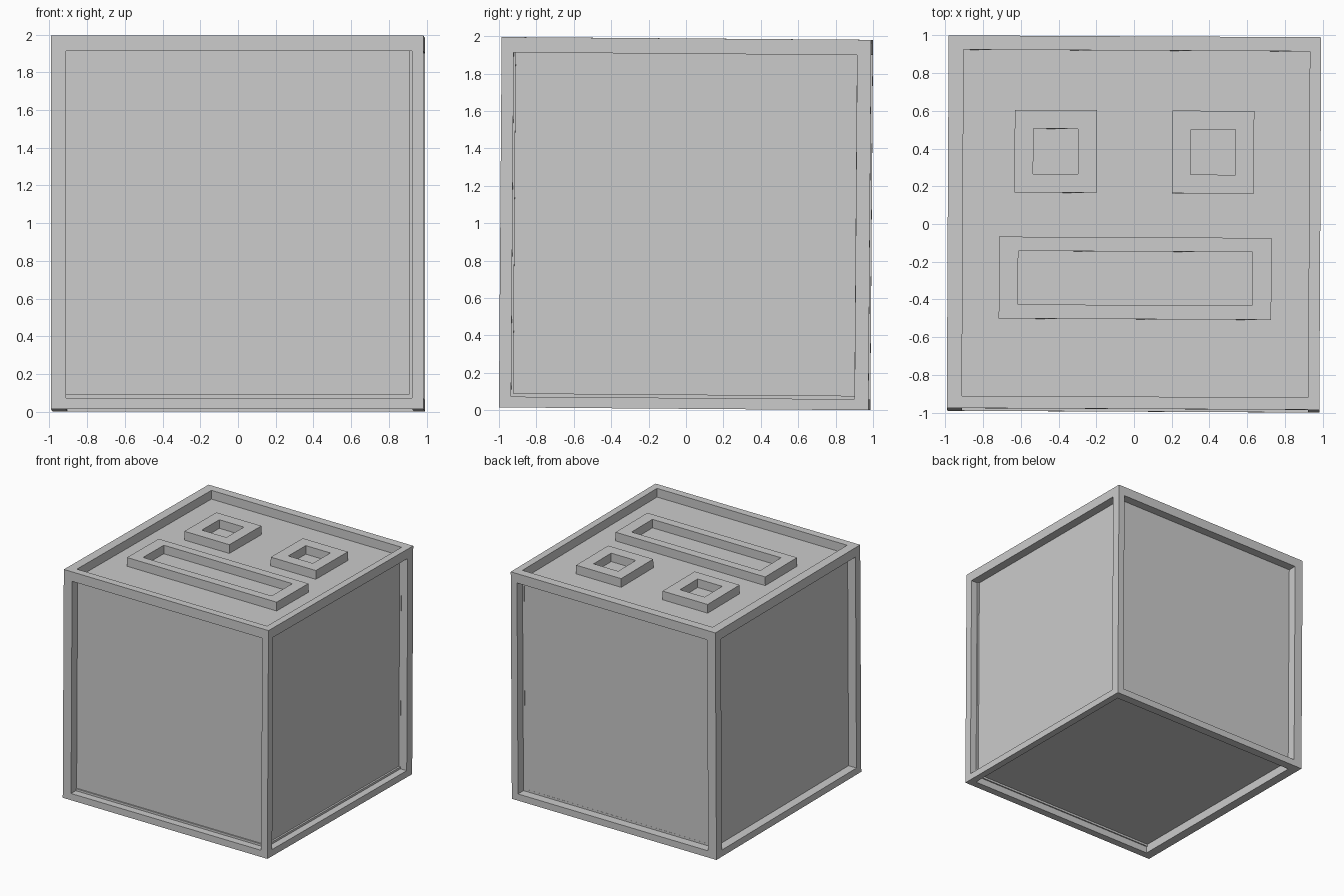
import bpy
import bmesh
from mathutils import Vector, Matrix, Euler

if "Cube" in bpy.data.objects:
    bpy.data.objects.remove(bpy.data.objects["Cube"])

SIZE = Vector((1.976, 1.976, 1.98))   # cube size
DEPTH = 0.076                         # recess depth
TOP = SIZE.z / 2

# whole model leans very slightly
POSE = Matrix.Translation((0, 0, 0.9975)) @ Euler((-0.0075, 0, -0.005)).to_matrix().to_4x4()


def finish(name, bm):
    mesh = bpy.data.meshes.new(name)
    bmesh.ops.recalc_face_normals(bm, faces=bm.faces)
    bm.to_mesh(mesh)
    bm.free()
    obj = bpy.data.objects.new(name, mesh)
    obj.matrix_world = POSE
    bpy.context.collection.objects.link(obj)


def box(lo, hi):
    bm = bmesh.new()
    lo, hi = Vector(lo), Vector(hi)
    bmesh.ops.create_cube(bm, size=1, matrix=Matrix.Translation((lo + hi) / 2)
                          @ Matrix.Diagonal((*(hi - lo), 1)))
    return bm


def sink(bm, face, border, move):
    """Inset a face, shift it in its plane and push it inwards with vertical walls."""
    bmesh.ops.inset_individual(bm, faces=[face], thickness=border)
    rim = bmesh.ops.extrude_discrete_faces  # wall extrusion keeps the rim flat
    n = face.normal.copy()
    slide = Vector(move) - n * n.dot(Vector(move))
    for v in face.verts:
        v.co += slide
    new = rim(bm, faces=[face])["faces"][0]
    for v in new.verts:
        v.co -= n * DEPTH


# cube with a framed recess on every side
bm = box(-SIZE / 2, SIZE / 2)
bm.normal_update()
for f in list(bm.faces):
    sink(bm, f, 0.099, (0.01, -0.005, -0.012))
finish("panelled_cube", bm)


def raised_frame(name, x0, x1, y0, y1, bx, by):
    """Rectangular rim standing on the top panel, flush with the cube's edge."""
    bm = box((x0, y0, TOP - DEPTH - 0.02), (x1, y1, TOP))
    bm.normal_update()
    top = max(bm.faces, key=lambda f: f.normal.z)
    bmesh.ops.inset_individual(bm, faces=[top], thickness=0.05)
    c = top.calc_center_median()
    for v in top.verts:
        v.co.x = x1 - bx if v.co.x > c.x else x0 + bx
        v.co.y = y1 - by if v.co.y > c.y else y0 + by
    floor = bmesh.ops.extrude_discrete_faces(bm, faces=[top])["faces"][0]
    for v in floor.verts:
        v.co.z = TOP - DEPTH + 0.002
    finish(name, bm)


# two square rims and one long rim on the top
raised_frame("left_square_rim", -0.635, -0.2, 0.157, 0.595, 0.099, 0.099)
raised_frame("right_square_rim", 0.2, 0.635, 0.157, 0.595, 0.099, 0.099)
raised_frame("long_rim", -0.715, 0.73, -0.512, -0.078, 0.102, 0.075)
